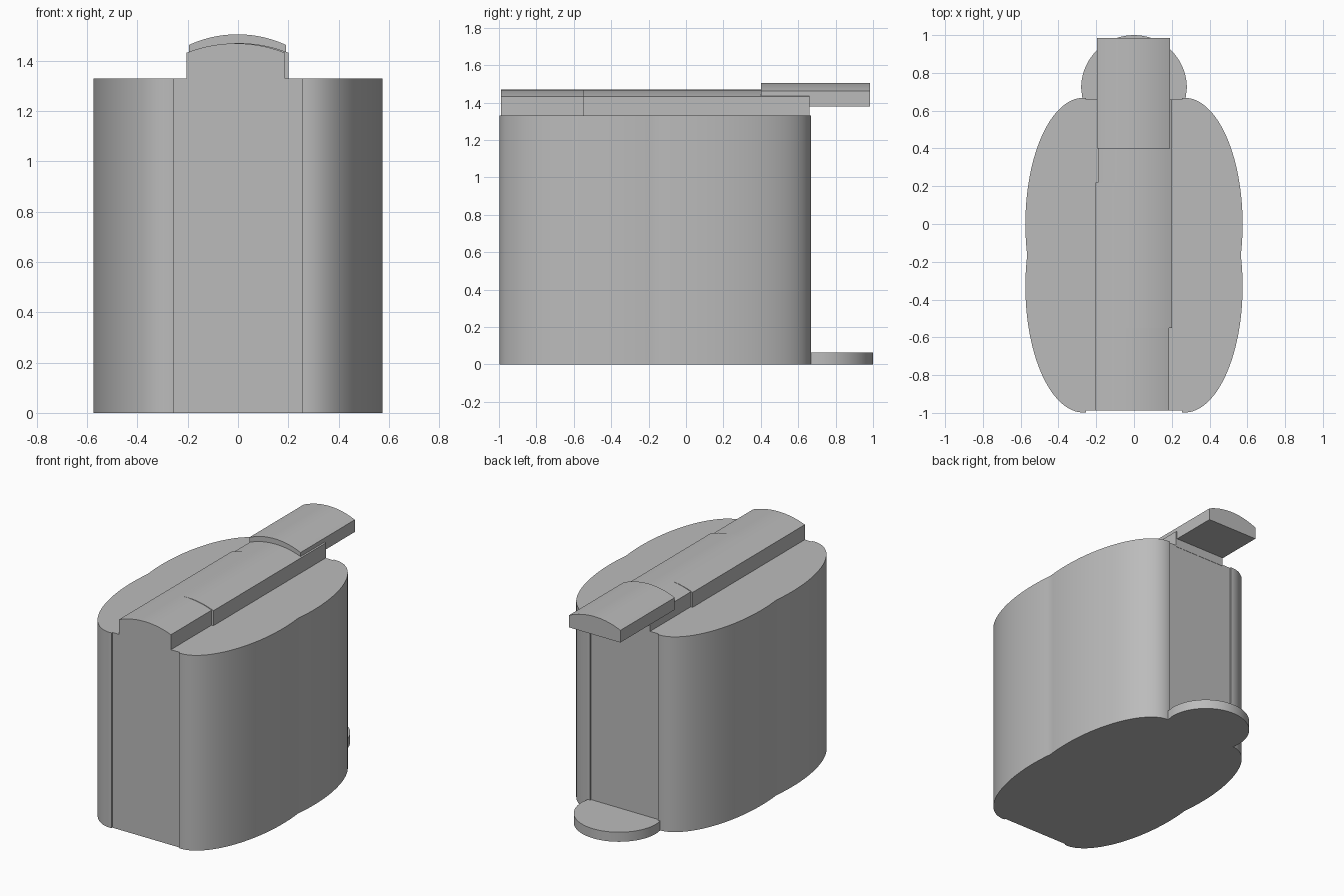
import bpy, bmesh, math
from mathutils import Vector

cube = bpy.data.objects.get("Cube")
if cube:
    bpy.data.objects.remove(cube, do_unlink=True)

grey = bpy.data.materials.new("neutral grey")
grey.use_nodes = True
COLOUR = (0.5, 0.5, 0.5, 1)
grey.diffuse_color = COLOUR
grey.node_tree.nodes["Principled BSDF"].inputs["Base Color"].default_value = COLOUR


def extrude_profile(name, points, offset):
    """Fill a closed 3D outline and extrude it by the offset vector."""
    bm = bmesh.new()
    face = bm.faces.new([bm.verts.new(p) for p in points])
    ext = bmesh.ops.extrude_face_region(bm, geom=[face])
    moved = [v for v in ext["geom"] if isinstance(v, bmesh.types.BMVert)]
    bmesh.ops.translate(bm, vec=Vector(offset), verts=moved)
    bmesh.ops.recalc_face_normals(bm, faces=bm.faces)
    mesh = bpy.data.meshes.new(name)
    bm.to_mesh(mesh)
    bm.free()
    mesh.materials.append(grey)
    obj = bpy.data.objects.new(name, mesh)
    bpy.context.collection.objects.link(obj)
    bpy.ops.object.select_all(action='DESELECT')
    obj.select_set(True)
    bpy.context.view_layer.objects.active = obj
    bpy.ops.object.shade_smooth_by_angle(angle=math.radians(25))
    return obj


def arched_bar(name, x0, x1, y0, y1, z0, z_side, z_top, n=20):
    """Straight bar along y with a flat base and a shallow arched top."""
    half, mid, rise = (x1 - x0) / 2, (x0 + x1) / 2, z_top - z_side
    radius = (half * half + rise * rise) / (2 * rise)
    sweep = math.asin(half / radius)
    pts = [(x0, y0, z0), (x1, y0, z0)]
    for i in range(n + 1):
        a = sweep * (1 - 2 * i / n)
        pts.append((mid + radius * math.sin(a), y0,
                    z_top - radius * (1 - math.cos(a))))
    return extrude_profile(name, pts, (0, y1 - y0, 0))


# Body: flat front and back, each side made of two overlapping elliptical lobes
CX, RX, RY, MID, SHIFT = 0.268, 0.307, 0.668, -0.165, 0.165
start = -math.pi / 2 - 0.042
end = math.asin(SHIFT / RY)
N = 40
lower = [(0.255, -0.988)]
for i in range(N + 1):
    a = start + (end - start) * i / N
    lower.append((CX + RX * math.cos(a), MID - SHIFT + RY * math.sin(a)))
upper = [(x, 2 * MID - y) for x, y in reversed(lower[:-1])]
side = lower + upper
outline = side + [(-x, y) for x, y in reversed(side)]
extrude_profile("body", [(x, y, 0) for x, y in outline], (0, 0, 1.33))

# Rounded foot plate at the bottom of the back
R, FY = 0.28, 0.72
foot = [(R * math.cos(math.pi * i / 36), FY + R * math.sin(math.pi * i / 36))
        for i in range(37)]
foot += [(-0.27, 0.64), (0.27, 0.64)]
extrude_profile("foot_plate", [(x, y, 0) for x, y in foot], (0, 0, 0.065))

# Top rail from two offset arched bars, giving the small side steps
arched_bar("front_rail", -0.204, 0.186, -0.988, 0.22, 1.32, 1.432, 1.469)
arched_bar("rear_rail", -0.19, 0.2, -0.55, 0.66, 1.32, 1.432, 1.47)

# Raised lever overhanging the back
arched_bar("lever", -0.195, 0.191, 0.40, 0.985, 1.38, 1.463, 1.505)
